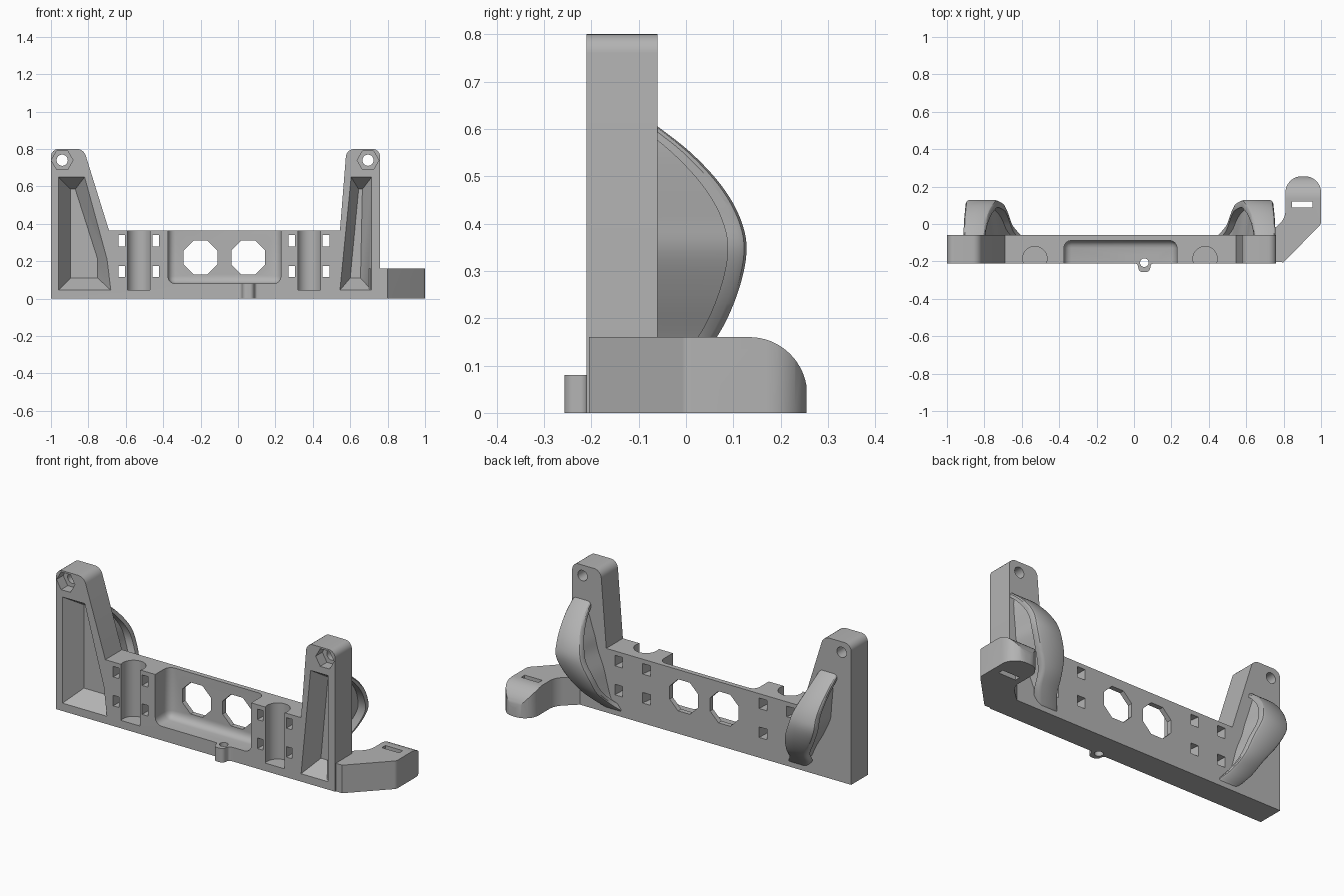
import bpy, bmesh, math
from mathutils import Vector

old = bpy.data.objects.get("Cube")
if old:
    bpy.data.objects.remove(old, do_unlink=True)

grey = bpy.data.materials.new("plain grey")
grey.use_nodes = True
grey.diffuse_color = (0.45, 0.45, 0.45, 1)
grey.node_tree.nodes["Principled BSDF"].inputs["Base Color"].default_value = (0.45, 0.45, 0.45, 1)

FRONT, BACK = -0.21, -0.06


def loft(name, rings):
    """Closed solid through rings of equal point count."""
    bm = bmesh.new()
    vs = [[bm.verts.new(p) for p in ring] for ring in rings]
    n = len(vs[0])
    for a, b in zip(vs, vs[1:]):
        for i in range(n):
            j = (i + 1) % n
            bm.faces.new((a[i], a[j], b[j], b[i]))
    bm.faces.new(vs[0])
    bm.faces.new(vs[-1])
    bmesh.ops.recalc_face_normals(bm, faces=bm.faces)
    me = bpy.data.meshes.new(name)
    bm.to_mesh(me)
    bm.free()
    me.materials.append(grey)
    ob = bpy.data.objects.new(name, me)
    bpy.context.collection.objects.link(ob)
    return ob


def fillet(points, seg=6):
    """Round the corners of (x, y, radius) points; radius 0 stays sharp."""
    out = []
    for i, (x, y, r) in enumerate(points):
        p = Vector((x, y))
        if r == 0:
            out.append(p)
            continue
        a = (Vector(points[i - 1][:2]) - p).normalized()
        b = (Vector(points[(i + 1) % len(points)][:2]) - p).normalized()
        half = a.angle(b) / 2
        d = r / math.tan(half)
        centre = p + (a + b).normalized() * r / math.sin(half)
        u, v = p + a * d - centre, p + b * d - centre
        for k in range(seg + 1):
            w = u.lerp(v, k / seg)
            out.append(centre + w.normalized() * r)
    return out


def prism_y(name, pts, y0, y1):
    return loft(name, [[(p[0], y, p[1]) for p in pts] for y in (y0, y1)])


def prism_z(name, pts, z0, z1):
    return loft(name, [[(p[0], p[1], z) for p in pts] for z in (z0, z1)])


def polygon(cx, cy, r, n, turn=0.0):
    return [(cx + r * math.cos(turn + math.tau * i / n),
             cy + r * math.sin(turn + math.tau * i / n)) for i in range(n)]


def rect(cx, cy, w, h):
    return [(cx - w / 2, cy - h / 2), (cx + w / 2, cy - h / 2),
            (cx + w / 2, cy + h / 2), (cx - w / 2, cy + h / 2)]


def activate(ob):
    bpy.ops.object.select_all(action="DESELECT")
    ob.select_set(True)
    bpy.context.view_layer.objects.active = ob


def combine(target, tool, operation="DIFFERENCE"):
    mod = target.modifiers.new("combine", "BOOLEAN")
    mod.operation, mod.solver, mod.object = operation, "EXACT", tool
    activate(target)
    bpy.ops.object.modifier_apply(modifier=mod.name)
    bpy.data.objects.remove(tool, do_unlink=True)


# Main frame with two towers
body = prism_y("frame", fillet([
    (-1, 0, 0), (0.76, 0, 0), (0.76, 0.8, 0.04), (0.58, 0.8, 0.045), (0.545, 0.365, 0),
    (-0.69, 0.365, 0), (-0.825, 0.8, 0.05), (-1, 0.8, 0.04)]), FRONT, BACK)

# Tapered pockets in the tower fronts
pockets = [
    ([(-0.96, 0.045), (-0.68, 0.045), (-0.70, 0.21), (-0.82, 0.65), (-0.96, 0.65)],
     [(-0.895, 0.11), (-0.75, 0.11), (-0.75, 0.21), (-0.87, 0.585), (-0.895, 0.585)]),
    ([(0.545, 0.045), (0.715, 0.045), (0.715, 0.65), (0.605, 0.65)],
     [(0.60, 0.11), (0.655, 0.11), (0.665, 0.585), (0.645, 0.585)])]
for outer, inner in pockets:
    rings = [(-0.3, outer), (FRONT, outer), (-0.11, inner)]
    combine(body, loft("cutter", [[(x, y, z) for x, z in pts] for y, pts in rings]))

# Central recess, open at the top, with softened corners
recess = prism_y("cutter", rect(-0.0725, 0.38, 0.605, 0.6), -0.4, -0.088)
bev = recess.modifiers.new("soft", "BEVEL")
bev.width, bev.segments = 0.04, 4
activate(recess)
bpy.ops.object.modifier_apply(modifier=bev.name)
combine(body, recess)

# Octagonal windows
for x in (-0.2, 0.055):
    combine(body, prism_y("cutter", polygon(x, 0.22, 0.0975, 8, math.pi / 8), -0.3, 0.0))

# Upright round channels and the strap slots beside them
for x in (-0.53, 0.38):
    combine(body, prism_z("cutter", polygon(x, -0.185, 0.065, 40), 0.045, 0.5))
    for side in (-0.092, 0.09):
        for z in (0.145, 0.31):
            back = x + side * 0.92
            combine(body, loft("cutter", [
                [(p, y, q) for p, q in rect(cx, z, w, 0.06)]
                for y, cx, w in ((-0.3, x + side, 0.036), (-0.13, x + side, 0.036), (0.0, back, 0.06))]))

# Bolt holes with hexagonal nut recesses
for x in (-0.94, 0.695):
    combine(body, prism_y("cutter", polygon(x, 0.74, 0.03, 24), -0.3, 0.0))
    combine(body, prism_y("cutter", polygon(x, 0.74, 0.058, 6), -0.3, -0.15))

# Side arm: plan outline trimmed by a rounded end profile, with a slot
arm = prism_z("side_arm", fillet([
    (0.7, -0.2, 0), (0.8, -0.205, 0), (1.0, 0.0, 0.03), (1.0, 0.255, 0.085),
    (0.81, 0.255, 0.085), (0.81, 0.03, 0.1), (0.7, -0.07, 0), (0.7, -0.1, 0)], 8), 0, 0.16)
profile = fillet([(-0.4, -0.1, 0), (0.256, -0.1, 0), (0.256, 0.16, 0.122), (-0.4, 0.16, 0)], 14)
combine(arm, loft("cutter", [[(x, y, z) for y, z in profile] for x in (0.5, 1.2)]), "INTERSECT")
combine(arm, prism_z("cutter", rect(0.9, 0.105, 0.11, 0.032), -0.1, 0.3))
combine(body, arm, "UNION")

# Front screw lug with flared sides
lug = prism_z("lug", fillet([
    (-0.01, -0.17, 0), (-0.01, -0.21, 0), (0.018, -0.212, 0.015), (0.028, -0.257, 0.022),
    (0.082, -0.257, 0.022), (0.092, -0.212, 0.015), (0.12, -0.21, 0), (0.12, -0.17, 0)]), 0, 0.08)
combine(body, lug, "UNION")
combine(body, prism_z("cutter", polygon(0.055, -0.207, 0.023, 24), -0.1, 0.2))

# Curved rear ribs: (height, reach, outer x, inner x) for the left-hand one
keys = [Vector(k) for k in (
    (0.605, -0.06, -0.91, -0.80), (0.55, 0.01, -0.91, -0.79), (0.48, 0.075, -0.905, -0.77),
    (0.41, 0.115, -0.90, -0.745), (0.34, 0.128, -0.895, -0.725), (0.25, 0.108, -0.855, -0.69),
    (0.16, 0.065, -0.80, -0.67), (0.09, 0.0, -0.77, -0.645), (0.03, -0.06, -0.72, -0.595))]


def smooth_path(ks, steps=5):
    """Catmull-Rom interpolation through the keys."""
    out = []
    for i in range(len(ks) - 1):
        a, b = ks[max(i - 1, 0)], ks[i]
        c, d = ks[i + 1], ks[min(i + 2, len(ks) - 1)]
        for s in range(steps):
            t = s / steps
            out.append(b + (c - a) * t / 2 + (a * 2 - b * 5 + c * 4 - d) * t * t / 2
                       + (b * 3 - a - c * 3 + d) * t ** 3 / 2)
    return out + [ks[-1]]


def rib(name, place):
    band, web = [], []
    e = 0.016
    for z, y, xo, xi in smooth_path(keys):
        section = [(xo, y - 0.04), (xo, y - e), (xo + e / 3, y - e / 3), (xo + e, y),
                   (xi - e, y), (xi - e / 3, y - e / 3), (xi, y - e), (xi, y - 0.04)]
        band.append([(place(x), yy, z) for x, yy in section])
        w = (xi - xo) * 0.3
        web.append([(place(x), yy, z) for x, yy in (
            (xo + w * 0.4, -0.1), (xo + w, y - 0.02), (xi - w, y - 0.02), (xi - w * 0.4, -0.1))])
    return [loft(name + "_band", band), loft(name + "_web", web)]


parts = [body]
parts += rib("right_rib", lambda x: x)
parts += rib("left_rib", lambda x: -0.155 - x)

for ob in parts:
    activate(ob)
    bpy.ops.object.shade_smooth_by_angle(angle=math.radians(30))
